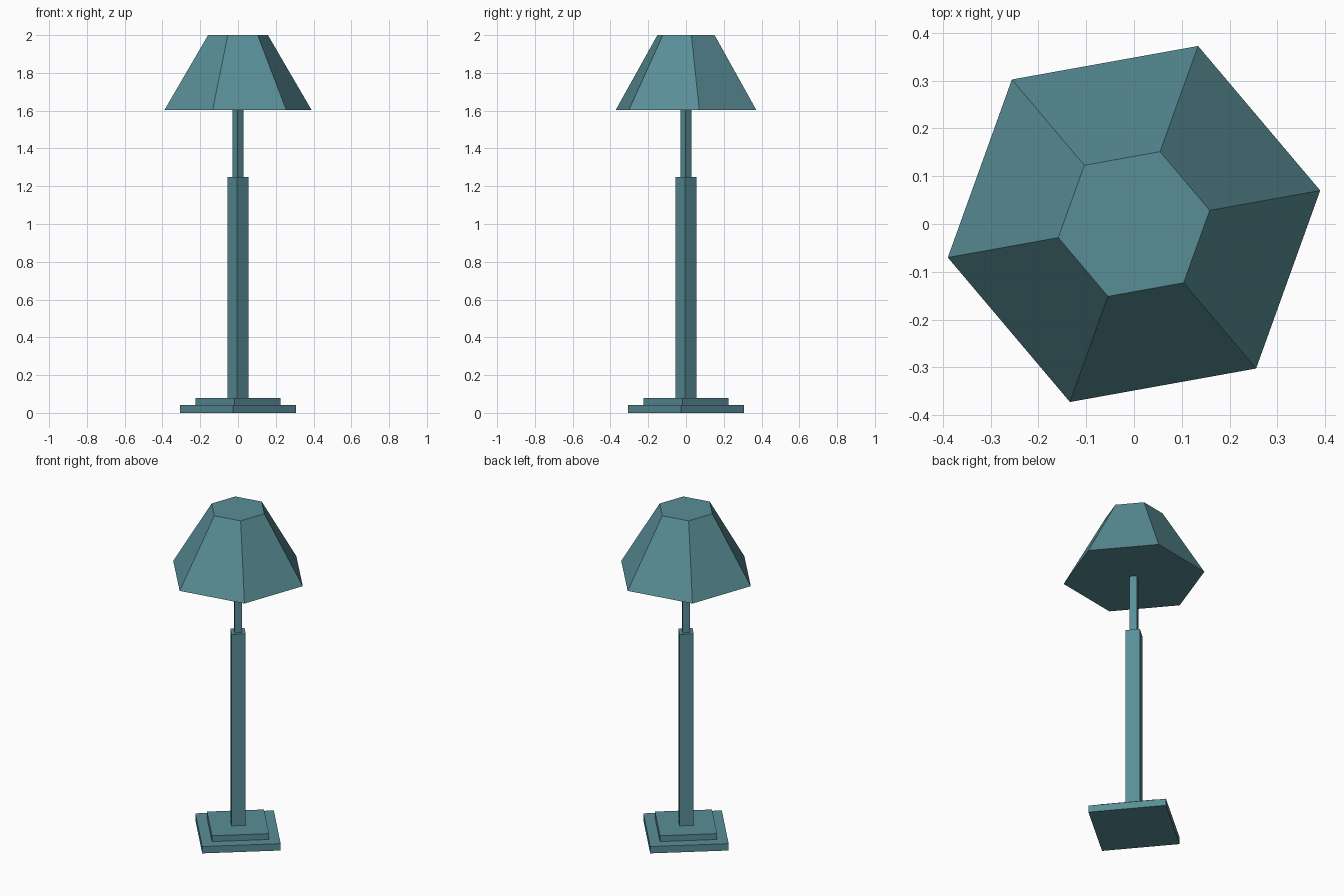
import bpy
from math import radians, pi

if "Cube" in bpy.data.objects:
    bpy.data.objects.remove(bpy.data.objects["Cube"])

teal = bpy.data.materials.new("teal")
teal.diffuse_color = (0.10, 0.27, 0.31, 1)
teal.use_nodes = True
teal.node_tree.nodes["Principled BSDF"].inputs["Base Color"].default_value = teal.diffuse_color


def prism(name, sides, r_bottom, r_top, z0, z1, corner_deg):
    """Upright prism or frustum with one corner at the given angle from +x."""
    bpy.ops.mesh.primitive_cone_add(vertices=sides, radius1=r_bottom, radius2=r_top,
                                    depth=z1 - z0, location=(0, 0, (z0 + z1) / 2))
    ob = bpy.context.object
    ob.name = name
    # the primitive's first corner points along +y
    ob.rotation_euler.z = radians(corner_deg) - pi / 2
    ob.data.materials.append(teal)
    return ob


# stepped square foot
prism("base_lower", 4, 0.309, 0.309, 0.0, 0.042, -5)
prism("base_upper", 4, 0.225, 0.225, 0.042, 0.078, -5)

# square column and thinner neck
prism("column", 4, 0.056, 0.056, 0.078, 1.25, -5)
prism("neck", 4, 0.029, 0.029, 1.25, 1.603, -5)

# closed six-sided shade
prism("shade", 6, 0.396, 0.161, 1.603, 2.0, 10.2)
